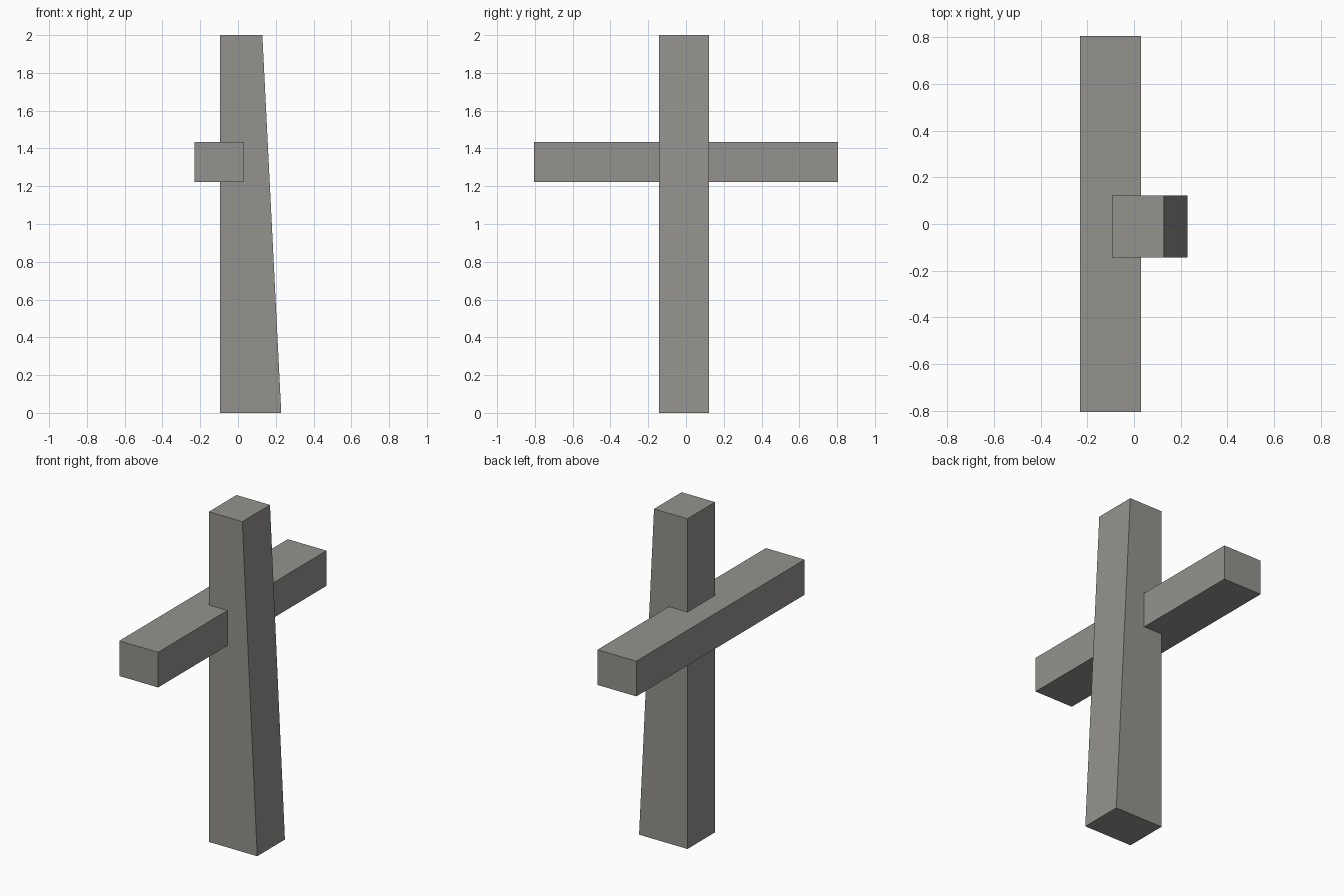
import bpy

if "Cube" in bpy.data.objects:
    bpy.data.objects.remove(bpy.data.objects["Cube"])

# Single stone colour
stone = bpy.data.materials.new("warm grey stone")
stone.diffuse_color = (0.30, 0.29, 0.27, 1)
stone.use_nodes = True
stone.node_tree.nodes["Principled BSDF"].inputs["Base Color"].default_value = stone.diffuse_color


def prism(name, profile, y0, y1):
    """Extrude a counter-clockwise x-z profile along y into a closed solid."""
    n = len(profile)
    verts = [(x, y, z) for y in (y0, y1) for x, z in profile]
    faces = [tuple(range(n)), tuple(range(2 * n - 1, n - 1, -1))]
    faces += [(i, i + n, (i + 1) % n + n, (i + 1) % n) for i in range(n)]
    mesh = bpy.data.meshes.new(name)
    mesh.from_pydata(verts, [], faces)
    mesh.materials.append(stone)
    obj = bpy.data.objects.new(name, mesh)
    bpy.context.collection.objects.link(obj)
    return obj


# Upright post, tapering on its +x side
prism("upright_post", [(-0.095, 0), (0.229, 0), (0.129, 2), (-0.095, 2)], -0.143, 0.122)

# Crossbar, set into the -x side of the post
prism("crossbar", [(-0.231, 1.222), (0.029, 1.222), (0.029, 1.435), (-0.231, 1.435)], -0.806, 0.806)
